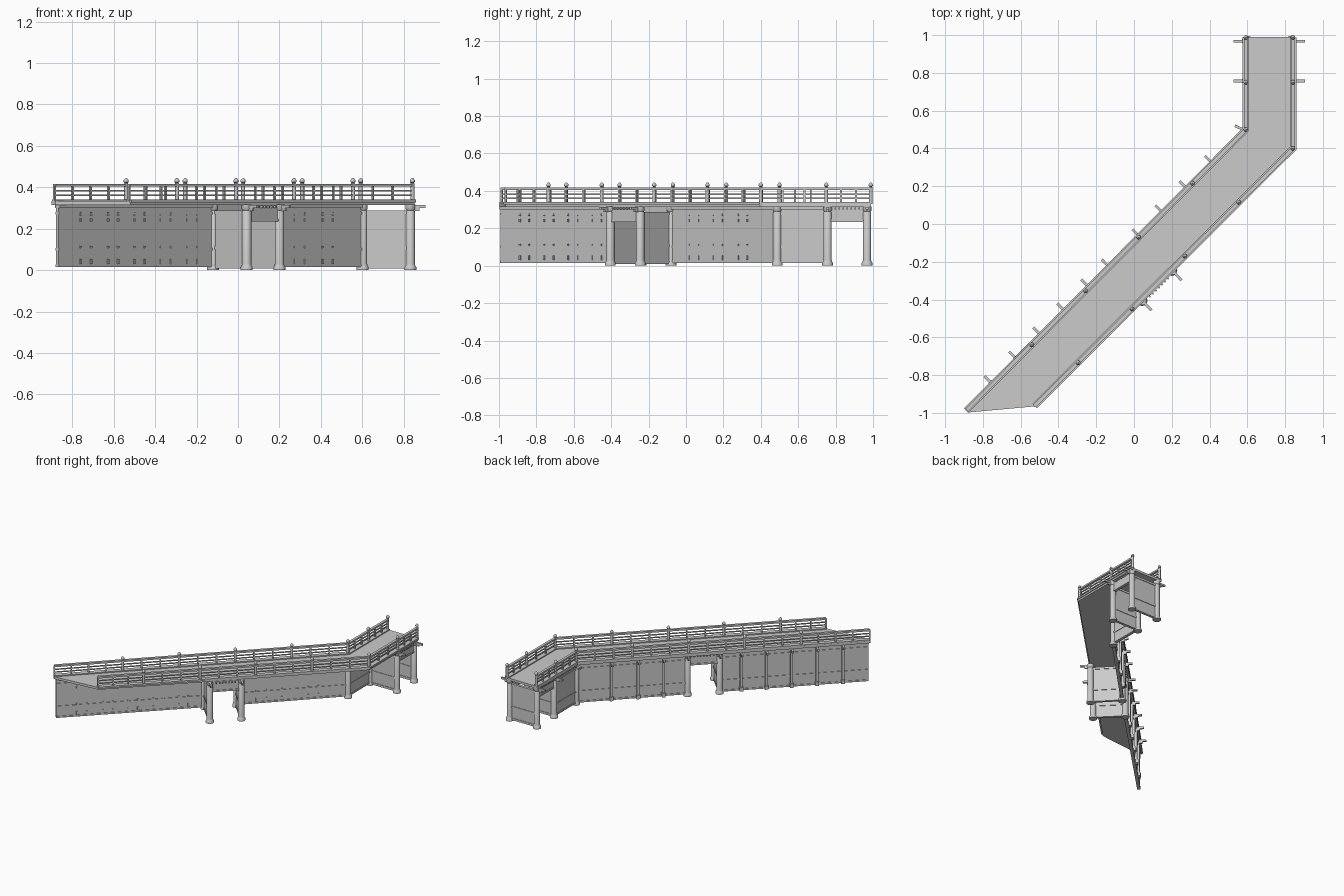
import bpy, bmesh, math
from mathutils import Vector

cube = bpy.data.objects.get("Cube")
if cube:
    bpy.data.objects.remove(cube, do_unlink=True)

grey = bpy.data.materials.new("plain_grey")
grey.use_nodes = True
GREY = (0.6, 0.6, 0.6, 1)
grey.diffuse_color = GREY
grey.node_tree.nodes["Principled BSDF"].inputs["Base Color"].default_value = GREY


def finish(name, bm, smooth=False):
    bmesh.ops.recalc_face_normals(bm, faces=bm.faces[:])
    mesh = bpy.data.meshes.new(name)
    bm.to_mesh(mesh)
    bm.free()
    mesh.materials.append(grey)
    ob = bpy.data.objects.new(name, mesh)
    bpy.context.collection.objects.link(ob)
    if smooth:
        bpy.ops.object.select_all(action='DESELECT')
        ob.select_set(True)
        bpy.context.view_layer.objects.active = ob
        bpy.ops.object.shade_smooth_by_angle(angle=math.radians(40))
    return ob


def normal(p, q):
    d = (Vector(q) - Vector(p)).normalized()
    return Vector((-d.y, d.x))


def strip(bm, path, width, z0, z1):
    """Rectangular beam swept along a plan path with mitred corners."""
    pts = [Vector(p) for p in path]
    rings = []
    for i, p in enumerate(pts):
        ns = [normal(pts[j], pts[j + 1]) for j in (i - 1, i) if 0 <= j < len(pts) - 1]
        m = sum(ns, Vector((0, 0))).normalized()
        m *= width / 2 / m.dot(ns[0])
        rings.append([bm.verts.new((p.x + s * m.x, p.y + s * m.y, z))
                      for s, z in ((-1, z0), (1, z0), (1, z1), (-1, z1))])
    for a, b in zip(rings, rings[1:]):
        for k in range(4):
            bm.faces.new((a[k], a[(k + 1) % 4], b[(k + 1) % 4], b[k]))
    bm.faces.new(rings[0])
    bm.faces.new(rings[-1])


def lathe(bm, centre, profile, sides):
    rings = [[bm.verts.new((centre[0] + r * math.cos(2 * math.pi * k / sides),
                            centre[1] + r * math.sin(2 * math.pi * k / sides), z))
              for k in range(sides)] for r, z in profile]
    for a, b in zip(rings, rings[1:]):
        for k in range(sides):
            bm.faces.new((a[k], a[(k + 1) % sides], b[(k + 1) % sides], b[k]))
    bm.faces.new(rings[0])
    bm.faces.new(rings[-1])


# Walkway deck
outline = [(-0.9, -0.975), (0.575, 0.505), (0.575, 0.99), (0.852, 0.99),
           (0.852, 0.395), (-0.52, -0.965), (-0.88, -0.998)]
bm = bmesh.new()
face = bm.faces.new([bm.verts.new((x, y, 0.315)) for x, y in outline])
top = bmesh.ops.extrude_face_region(bm, geom=[face])["geom"]
bmesh.ops.translate(bm, vec=(0, 0, 0.018),
                    verts=[v for v in top if isinstance(v, bmesh.types.BMVert)])
finish("deck", bm)

# Railings: long beams, posts with finials, balusters
left_posts = [(0.592, 0.988), (0.592, 0.75), (0.592, 0.5), (0.31, 0.215),
              (0.025, -0.07), (-0.255, -0.355), (-0.54, -0.64)]
right_posts = [(0.842, 0.988), (0.842, 0.75), (0.842, 0.4), (0.555, 0.115),
               (0.27, -0.17), (-0.01, -0.45), (-0.295, -0.735)]
post_profile = [(0.010, 0.33), (0.010, 0.418), (0.007, 0.421), (0.012, 0.426),
                (0.012, 0.434), (0.008, 0.440), (0.002, 0.446)]

for side, posts, end, extra in (("left", left_posts, (-0.885, -0.985), 4),
                                ("right", right_posts, (-0.526, -0.963), 3)):
    path = [posts[0], posts[2], end]
    bm = bmesh.new()
    for width, z0, z1 in ((0.034, 0.328, 0.341), (0.008, 0.358, 0.365),
                          (0.008, 0.379, 0.386), (0.02, 0.404, 0.417)):
        strip(bm, path, width, z0, z1)
    finish(side + "_rails", bm)

    bm = bmesh.new()
    for p in posts:
        lathe(bm, p, post_profile, 10)
    finish(side + "_rail_posts", bm, True)

    bm = bmesh.new()
    for p, q in zip(posts, posts[1:] + [end]):
        p, q = Vector(p), Vector(q)
        n = extra if tuple(q) == tuple(Vector(end)) else 3
        d = (q - p).normalized() * 0.005
        for k in range(1, n + (n == extra and q == Vector(end))):
            c = p.lerp(q, k / n)
            strip(bm, [c - d, c + d], 0.01, 0.335, 0.41)
    finish(side + "_balusters", bm)

# Two passages: each has four columns, two side panels and two headers
column_profile = [(0.029, 0), (0.029, 0.014), (0.024, 0.022), (0.022, 0.03),
                  (0.022, 0.285), (0.019, 0.289), (0.024, 0.296), (0.024, 0.316)]
gate = [(-0.12, -0.24), (0.042, -0.08), (0.2, -0.245), (0.042, -0.405)]
tower = [(0.6, 0.757), (0.6, 0.968), (0.832, 0.968), (0.832, 0.757)]


def arm(bm, foot, out, reach):
    """Bracket arm with a stepped support under it."""
    foot, out = Vector(foot), Vector(out)
    strip(bm, [foot, foot + out * reach], 0.014, 0.3, 0.314)
    strip(bm, [foot, foot + out * reach * 0.6], 0.01, 0.286, 0.3)


for name, c in (("gate", gate), ("tower", tower)):
    c = [Vector(p) for p in c]
    out = (c[0] - c[3]).normalized()
    bm = bmesh.new()
    for p in c:
        lathe(bm, p, column_profile, 16)
    finish(name + "_columns", bm, True)

    bm = bmesh.new()
    for a, b in ((c[0], c[3]), (c[1], c[2])):
        strip(bm, [a, b], 0.012, 0.01, 0.288)
        for z in (0.008, 0.1, 0.272):
            strip(bm, [a, b], 0.02, z, z + 0.016)
    finish(name + "_side_panels", bm)

    bm = bmesh.new()
    for a, b, o in ((c[0], c[1], out), (c[3], c[2], -out)):
        strip(bm, [a, b], 0.014, 0.235, 0.315)
        strip(bm, [a, b], 0.022, 0.235, 0.247)
        d = (b - a).normalized() * 0.004
        for k in range(2, 9):
            m = a.lerp(b, k / 10) + o * 0.014
            strip(bm, [m - d, m + d], 0.014, 0.3, 0.312)
    finish(name + "_headers", bm)

    bm = bmesh.new()
    for p, o in ((c[0], out), (c[1], out), (c[2], -out), (c[3], -out)):
        arm(bm, p, o, 0.073)
    finish(name + "_bracket_arms", bm)

# Long wall with its footing, beams and ribs
corner = (0.602, 0.488)
runs = [[(-0.872, -0.985), gate[0]], [gate[1], corner, tower[0]]]
bm = bmesh.new()
for run in runs:
    strip(bm, run, 0.016, 0.018, 0.316)
finish("long_wall", bm)

bm = bmesh.new()
for run in runs:
    for z in (0.015, 0.095, 0.27):
        strip(bm, run, 0.024, z, z + 0.012)
    strip(bm, run, 0.034, 0.3, 0.316)
finish("wall_beams", bm)

bm = bmesh.new()
lathe(bm, corner, column_profile, 16)
finish("corner_column", bm, True)

outward = Vector((-1, 1)).normalized()
along = Vector((1, 1)).normalized()
ribs, arms, pegs = bmesh.new(), bmesh.new(), bmesh.new()
for u in (-1.13, -0.945, -0.765, -0.585, -0.405, 0.15, 0.33, 0.52):
    base = along * u + outward * -0.081
    strip(ribs, [base, base + outward * 0.022], 0.018, 0.015, 0.314)
    strip(ribs, [base, base + outward * 0.03], 0.026, 0.015, 0.045)
    arm(arms, base, outward, 0.07)
    # peg ends on the inner face
    for s in (-0.035, 0.035):
        m = base + along * s
        for z, h in ((0.03, 0.025), (0.105, 0.012), (0.235, 0.015), (0.265, 0.015)):
            strip(pegs, [m, m - outward * 0.015], 0.01, z, z + h)
arm(arms, corner, Vector((-0.9, 0.43)).normalized(), 0.075)
finish("wall_ribs", ribs)
finish("wall_bracket_arms", arms)
finish("wall_pegs", pegs)
